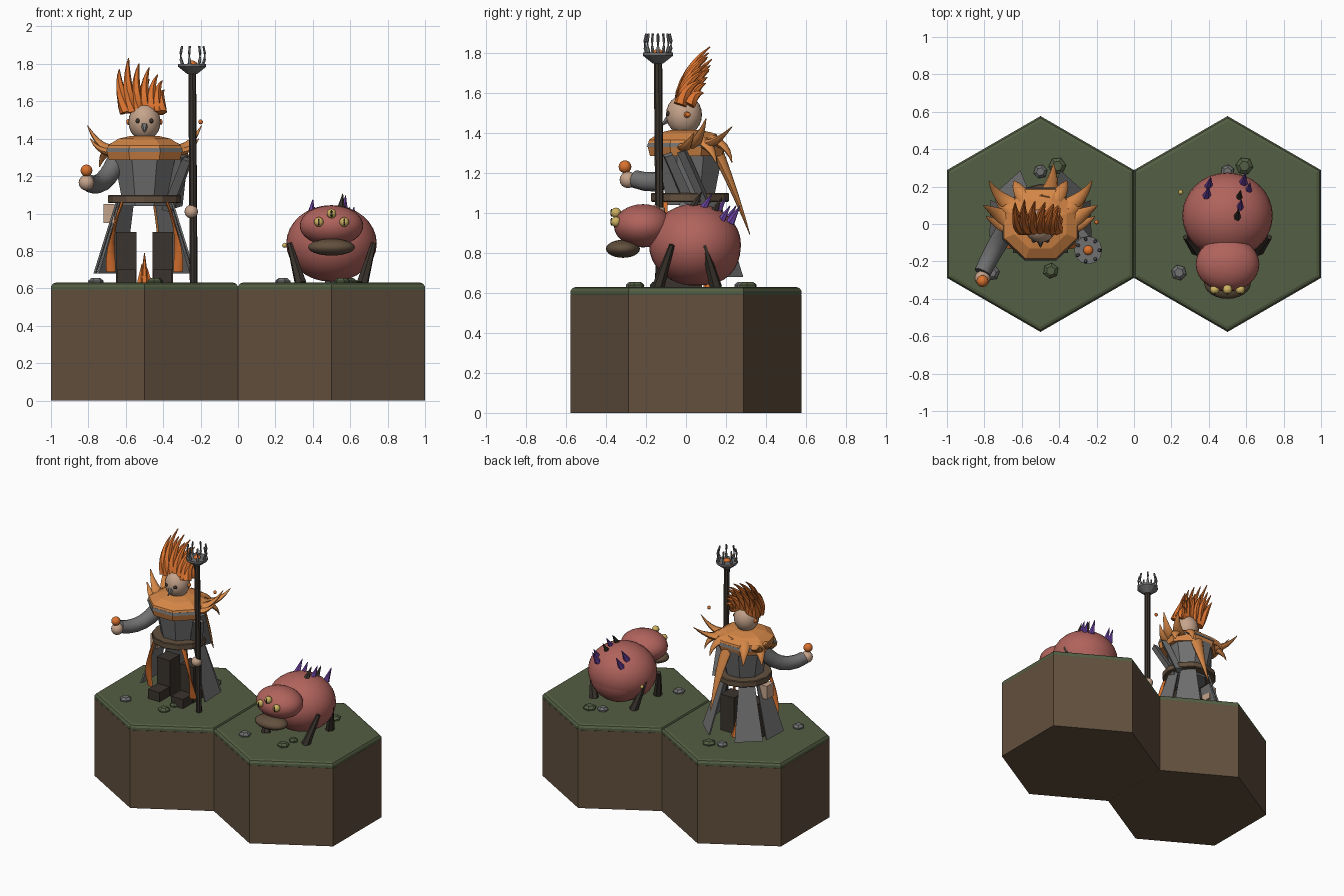
import bpy, bmesh, math, random
from mathutils import Vector

if "Cube" in bpy.data.objects:
    bpy.data.objects.remove(bpy.data.objects["Cube"])

random.seed(4)
COLOURS = {
    "soil": (.122, .080, .048), "grass": (.088, .112, .056), "grey": (.165, .165, .165),
    "orange": (.70, .17, .028), "tan_orange": (.66, .24, .062), "skin": (.56, .37, .26),
    "dark_wood": (.042, .033, .026), "pink": (.44, .125, .108),
    "purple": (.15, .055, .36), "yellow": (.62, .45, .12)}
MATS = {}
for key, rgb in COLOURS.items():
    MATS[key] = bpy.data.materials.new(key)
    MATS[key].diffuse_color = (*rgb, 1)


def finish(name, bm, mat, smooth=False):
    bmesh.ops.recalc_face_normals(bm, faces=bm.faces)
    me = bpy.data.meshes.new(name)
    bm.to_mesh(me)
    bm.free()
    me.materials.append(MATS[mat])
    for p in me.polygons:
        p.use_smooth = smooth
    ob = bpy.data.objects.new(name, me)
    bpy.context.collection.objects.link(ob)
    if smooth:
        bpy.ops.object.select_all(action='DESELECT')
        ob.select_set(True)
        bpy.context.view_layer.objects.active = ob
        bpy.ops.object.shade_smooth_by_angle(angle=math.radians(50))
    return ob


def skin_rings(bm, rings):
    n = len(rings[0])
    for a, b in zip(rings, rings[1:]):
        for i in range(n):
            bm.faces.new((a[i], a[(i + 1) % n], b[(i + 1) % n], b[i]))
    bm.faces.new(rings[0])
    bm.faces.new(rings[-1])


def loft(name, centre, profile, n, mat, turn=0, smooth=False, sy=1):
    """Stacked rings, profile = (radius, z)."""
    bm = bmesh.new()
    rings = []
    for r, z in profile:
        rings.append([bm.verts.new((centre[0] + r * math.cos(turn + math.tau * i / n),
                                    centre[1] + sy * r * math.sin(turn + math.tau * i / n), z))
                      for i in range(n)])
    skin_rings(bm, rings)
    return finish(name, bm, mat, smooth)


def horn(name, pts, radii, mat, n=8, flat=1, steps=6, smooth=True):
    """Tapered sweep along a three point arc."""
    a, b, c = map(Vector, pts)
    b = 2 * b - (a + c) / 2
    bm = bmesh.new()
    rings = []
    for s in range(steps + 1):
        t = s / steps
        p = a * (1 - t) ** 2 + b * 2 * t * (1 - t) + c * t * t
        q = ((b - a) * (1 - t) + (c - b) * t).to_track_quat('Z', 'Y')
        r = radii[0] + (radii[1] - radii[0]) * t ** 1.4
        rings.append([bm.verts.new(p + q @ Vector((r * math.cos(math.tau * i / n),
                                                   flat * r * math.sin(math.tau * i / n), 0)))
                      for i in range(n)])
    skin_rings(bm, rings)
    return finish(name, bm, mat, smooth)


def rod(name, a, b, r0, r1, mat, n=6, flat=1):
    mid = (Vector(a) + Vector(b)) / 2
    return horn(name, (a, mid, b), (r0, r1), mat, n, flat, 1, False)


def ball(name, c, r, mat, seg=24, smooth=True):
    bm = bmesh.new()
    bmesh.ops.create_uvsphere(bm, u_segments=seg, v_segments=max(seg // 2, 4), radius=1)
    for v in bm.verts:
        v.co = Vector(c) + Vector(v.co[k] * r[k] for k in range(3))
    return finish(name, bm, mat, smooth)


def box(name, c, size, mat):
    bm = bmesh.new()
    bmesh.ops.create_cube(bm, size=1)
    for v in bm.verts:
        v.co = Vector(c) + Vector(v.co[k] * size[k] for k in range(3))
    return finish(name, bm, mat)


# Hexagonal ground tiles with grass caps and pebbles
for x in (-.5, .5):
    loft("soil_block", (x, 0), [(.577, 0), (.577, .59)], 6, "soil", math.pi / 2)
    loft("grass_cap", (x, 0), [(.572, .585), (.577, .592), (.577, .61), (.567, .624), (.55, .63)],
         6, "grass", math.pi / 2)
    for px, py, r, m in ((0, .28, .036, "grey"), (.09, .31, .045, "grass"),
                         (.055, -.25, .04, "grass"), (-.26, -.26, .04, "grey"),
                         (.07, -.15, .03, "grass")):
        loft("pebble", (x + px, py), [(r, .625), (r * 1.05, .64), (r * .6, .655)], 6, m,
             random.random())

# Figure: boots, torso, belt, mantle
CX = -.5
for s in (-1, 1):
    box("boot", (CX + s * .098, .02, .765), (.11, .12, .27), "dark_wood")
    box("boot_toe", (CX + s * .098, -.09, .665), (.10, .13, .07), "dark_wood")
T8 = math.pi / 8
loft("torso", (CX, .02), [(.13, 1.04), (.135, 1.1), (.18, 1.31)], 8, "grey", T8)
loft("belt", (CX, .02), [(.19, 1.055), (.195, 1.06), (.195, 1.095), (.19, 1.1)], 12, "soil")
loft("mantle_lower", (CX, 0), [(.205, 1.285), (.22, 1.335)], 8, "tan_orange", T8, sy=.95)
loft("mantle_band", (CX, 0), [(.222, 1.33), (.216, 1.35)], 8, "grey", T8, sy=.95)
loft("mantle_upper", (CX, 0), [(.216, 1.345), (.21, 1.365), (.15, 1.40), (.08, 1.415)], 8,
     "tan_orange", T8, sy=.95)


# Skirt panels hanging from the belt
def panel(a0, a1):
    bm = bmesh.new()
    rings = []
    for d in (0, .012):
        quad = []
        for a, r, z in ((a0, .15, 1.06), (a1, .15, 1.06), (a1, .275, .68), (a0, .275, .68)):
            a = math.radians(a)
            quad.append(bm.verts.new((CX + (r + d) * math.cos(a), .02 + (r + d) * math.sin(a), z)))
        rings.append(quad)
    skin_rings(bm, rings)
    finish("skirt_panel", bm, "grey")


for a0, a1 in ((-18, 22), (28, 68), (112, 152), (158, 198)):
    panel(a0, a1)

# Ribbons, pouch and flame at the feet
for s in (-1, 1):
    horn("ribbon", ((CX + s * .12, -.11, 1.06), (CX + s * .17, -.11, .88), (CX + s * .18, -.08, .69)),
         (.02, .026), "orange", 6, .4)
box("pouch", (-.69, .02, 1.0), (.06, .08, .1), "skin")
for dx, h in ((-.02, .10), (0, .16), (.02, .08)):
    rod("flame", (CX + dx, .11, .625), (CX + dx * .7, .11, .63 + h), .024, .002, "orange")

# Head, face and swept crest
ball("head", (CX, -.01, 1.49), (.086, .09, .1), "skin")
for s in (-1, 1):
    ball("eye", (CX + s * .036, -.088, 1.495), (.013, .013, .013), "dark_wood", 10)
    ball("earring", (CX + s * .086, .005, 1.49), (.012, .016, .016), "orange", 10)
rod("beak", (CX, -.085, 1.47), (CX, -.125, 1.435), .022, .003, "grey")
for bx, tx, tz in ((-.10, -.135, 1.77), (-.07, -.085, 1.83), (-.035, -.03, 1.80), (0, .025, 1.78),
                   (.035, .07, 1.74), (.065, .095, 1.71), (.09, .105, 1.66)):
    ty = .12 - (1.83 - tz) * .25
    for back in (0, .045):
        zt = tz - back * 1.4
        horn("crest_feather", ((CX + bx, -.03 + back, 1.54), (CX + (bx + tx) / 2 - .012, .015 + back * .8,
             (1.54 + zt) / 2 + .02), (CX + tx, ty + back * .2, zt)), (.033, .003), "orange", 6)

# Feathers around the shoulders and the long back plume
for s in (-1, 1):
    for a, b, c, r in (((.13, .0, 1.35), (.22, .05, 1.36), (.305, .10, 1.47), .055),
                       ((.12, .08, 1.35), (.21, .14, 1.355), (.275, .23, 1.43), .05),
                       ((.14, -.02, 1.34), (.22, .0, 1.335), (.29, .04, 1.40), .045),
                       ((.15, .07, 1.36), (.21, .12, 1.32), (.24, .15, 1.25), .045),
                       ((.07, .11, 1.37), (.12, .19, 1.33), (.14, .23, 1.25), .045)):
        horn("shoulder_feather", [(CX + s * p[0], p[1], p[2]) for p in (a, b, c)],
             (r, .003), "tan_orange", 8, .6)
horn("back_plume", ((-.47, .12, 1.38), (-.44, .215, 1.17), (-.43, .32, .89)), (.055, .003),
     "tan_orange", 8, .6)
ball("bead", (-.2, .01, 1.49), (.013, .013, .013), "orange", 10)

# Raised arm holding an orange ball
horn("arm", ((-.64, .02, 1.30), (-.725, -.10, 1.17), (-.81, -.26, 1.17)), (.055, .045), "grey", 12)
ball("hand", (-.81, -.29, 1.165), (.042, .042, .042), "skin", 16)
ball("held_ball", (-.81, -.305, 1.23), (.032, .032, .032), "orange", 16)

# Draped sleeve and hand on the staff
rod("sleeve", (-.27, -.09, 1.29), (-.375, .03, 1.02), .04, .045, "grey", 4, .6)
rod("sleeve_back", (-.31, -.02, 1.31), (-.34, .10, 1.04), .045, .045, "grey", 4, .6)
ball("staff_hand", (-.25, -.14, 1.01), (.036, .036, .036), "skin", 16)

# Staff with a pronged crown
SX, SY = -.245, -.14
rod("staff", (SX + .008, SY + .01, .63), (SX, SY, 1.77), .021, .021, "dark_wood", 8)
loft("staff_crown", (SX, SY), [(.025, 1.745), (.075, 1.785), (.075, 1.80), (.03, 1.80)], 12, "grey")
ball("staff_gem", (SX, SY, 1.80), (.026, .026, .018), "orange", 12)
for i in range(7):
    a = math.tau * i / 7
    u = Vector((math.cos(a), math.sin(a), 0))
    o = Vector((SX, SY, 0))
    horn("prong", (o + u * .055 + Vector((0, 0, 1.79)), o + u * .068 + Vector((0, 0, 1.84)),
                   o + u * .06 + Vector((0, 0, 1.895))), (.009, .006), "grey", 6, 1, 3)

# Round beast: body, head, mouth, eyes
ball("beast_body", (.5, .045, .84), (.242, .23, .205), "pink", 32)
ball("beast_rump", (.5, .10, .82), (.205, .172, .18), "pink", 32)
ball("beast_head", (.5, -.215, .935), (.17, .145, .108), "pink", 32)
ball("beast_mouth", (.5, -.315, .82), (.125, .085, .045), "soil", 24)
for dx, z in ((-.068, .955), (0, 1.0), (.068, .955)):
    ball("beast_eye", (.5 + dx, -.35, z), (.026, .026, .026), "yellow", 14)
    ball("beast_pupil", (.5 + dx, -.372, z), (.006, .006, .02), "dark_wood", 8)
ball("beast_tail_knob", (.25, .17, .83), (.014, .014, .014), "yellow", 8)

# Beast legs
for s in (-1, 1):
    for y0, y1 in ((-.07, -.14), (.09, .15)):
        rod("beast_leg", (.5 + s * .225, y0, .84), (.5 + s * .165, y1, .625), .014, .032,
            "dark_wood", 6)

# Back spikes
for x, y, z, m in ((.39, .15, .99, "purple"), (.585, .22, .95, "purple"), (.61, .17, .95, "purple"),
                   (.565, .08, 1.01, "purple"), (.55, .03, 1.02, "dark_wood"),
                   (.56, .13, .99, "dark_wood"), (.40, .20, .95, "purple")):
    rod("back_spike", (x, y, z), (x + .01, y + .05, z + .085), .024, .002, m)

for m in bpy.data.materials:
    if m.users and not m.is_grease_pencil:
        m.use_nodes = True
        m.node_tree.nodes["Principled BSDF"].inputs["Base Color"].default_value = m.diffuse_color
